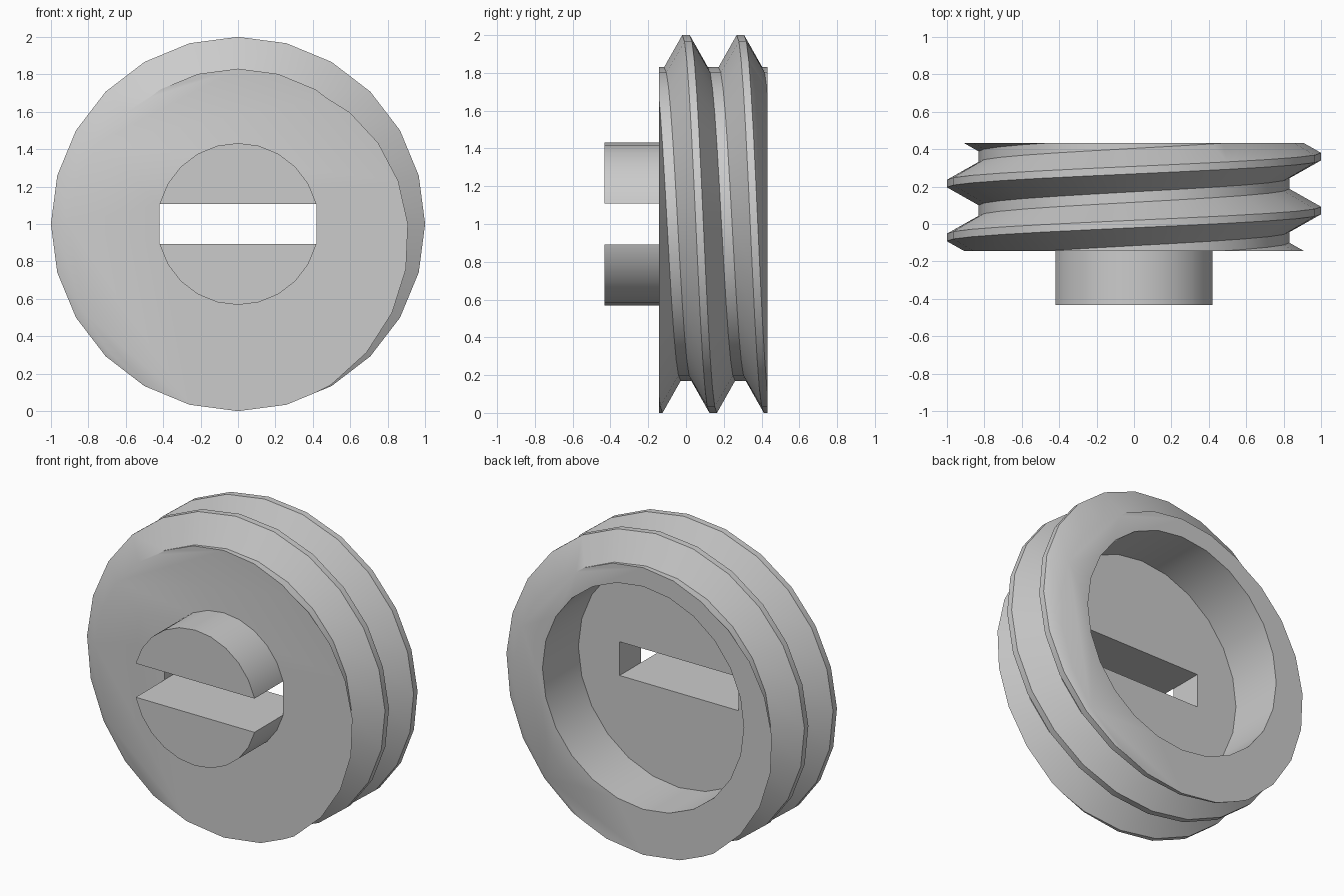
import bpy, bmesh
from math import sin, cos, tau, pi, radians
from mathutils import Vector, Matrix

if "Cube" in bpy.data.objects:
    bpy.data.objects.remove(bpy.data.objects["Cube"], do_unlink=True)

SEGMENTS = 24
PITCH = 0.288
FRONT, BACK, FLOOR = -0.144, 0.432, 0.07
AXIS = Vector((0, 0, 1))

grey = bpy.data.materials.new("plain grey")
grey.use_nodes = True
grey.diffuse_color = (0.6, 0.6, 0.6, 1)
grey.node_tree.nodes["Principled BSDF"].inputs["Base Color"].default_value = grey.diffuse_color


def make_object(name, bm):
    bmesh.ops.recalc_face_normals(bm, faces=bm.faces)
    mesh = bpy.data.meshes.new(name)
    bm.to_mesh(mesh)
    bm.free()
    mesh.materials.append(grey)
    obj = bpy.data.objects.new(name, mesh)
    bpy.context.collection.objects.link(obj)
    return obj


def cylinder(name, radius, y0, y1):
    bm = bmesh.new()
    place = Matrix.Translation((0, (y0 + y1) / 2, AXIS.z)) @ Matrix.Rotation(pi / 2, 4, "X")
    bmesh.ops.create_cone(bm, cap_ends=True, segments=SEGMENTS, radius1=radius,
                          radius2=radius, depth=y1 - y0, matrix=place)
    return make_object(name, bm)


def box(name, width, height):
    bm = bmesh.new()
    bmesh.ops.create_cube(bm, size=1, matrix=Matrix.Translation(AXIS)
                          @ Matrix.Diagonal((width, 2, height, 1)))
    return make_object(name, bm)


def cut(obj, cutter):
    mod = obj.modifiers.new("cut", "BOOLEAN")
    mod.operation = "DIFFERENCE"
    mod.solver = "EXACT"
    mod.object = cutter
    bpy.context.view_layer.objects.active = obj
    bpy.ops.object.modifier_apply(modifier=mod.name)
    bpy.data.objects.remove(cutter, do_unlink=True)


def finish(obj):
    bpy.ops.object.select_all(action="DESELECT")
    obj.select_set(True)
    bpy.context.view_layer.objects.active = obj
    bpy.ops.object.shade_smooth_by_angle(angle=radians(30))


def threaded_disc():
    # One thread tooth (offset along the axis, radius), repeated along a helix
    tooth = [(-0.02, 1.0), (0.02, 1.0), (0.116, 0.83), (PITCH - 0.116, 0.83)]
    bm = bmesh.new()
    columns = []
    for j in range(SEGMENTS):
        a = tau * j / SEGMENTS
        columns.append([
            bm.verts.new(AXIS + Vector((r * sin(a), PITCH * (turn + j / SEGMENTS) + off, r * cos(a))))
            for turn in range(-4, 5) for off, r in tooth])
    for j, col in enumerate(columns):
        # The last column joins the first one a full turn further on
        wrap = len(tooth) if j == SEGMENTS - 1 else 0
        nxt = columns[(j + 1) % SEGMENTS][wrap:]
        for i in range(len(nxt) - 1):
            bm.faces.new((col[i], nxt[i], nxt[i + 1], col[i + 1]))
    # Trim both ends flat and close them
    for y, side in ((FRONT, -1), (BACK, 1)):
        bmesh.ops.bisect_plane(bm, geom=bm.verts[:] + bm.edges[:] + bm.faces[:], dist=1e-6,
                               plane_co=(0, y, 0), plane_no=(0, side, 0), clear_outer=True)
        rim = [e for e in bm.edges if e.is_boundary
               and all(abs(v.co.y - y) < 1e-4 for v in e.verts)]
        bmesh.ops.edgeloop_fill(bm, edges=rim)
    return make_object("threaded_disc", bm)


# Threaded disc, hollow at the back, with a slot through its floor
disc = threaded_disc()
cut(disc, cylinder("bore_cutter", 0.71, FLOOR, 1))
cut(disc, box("slot_cutter", 0.838, 0.215))
finish(disc)

# Round boss on the front, split in two by the slot
boss = cylinder("split_boss", 0.4325, -BACK, FRONT)
cut(boss, box("boss_slot_cutter", 2, 0.215))
finish(boss)
